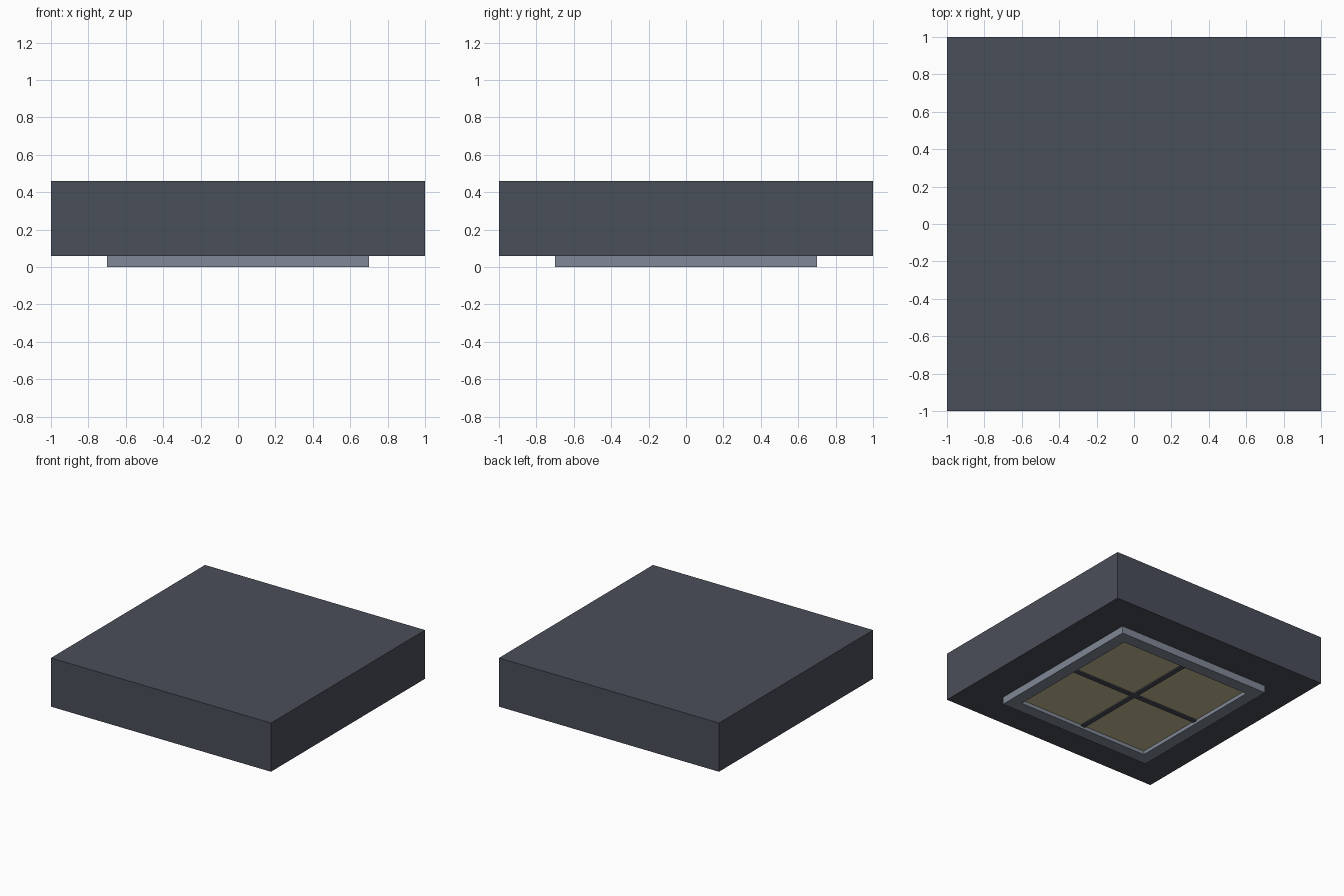
import bpy

if "Cube" in bpy.data.objects:
    bpy.data.objects.remove(bpy.data.objects["Cube"])


def mat(name, rgb):
    # sRGB 0-255 to linear
    m = bpy.data.materials.new(name)
    lin = [(c / 255 / 12.92) if c < 11 else ((c / 255 + 0.055) / 1.055) ** 2.4 for c in rgb]
    m.diffuse_color = (*lin, 1)
    m.use_nodes = True
    m.node_tree.nodes["Principled BSDF"].inputs["Base Color"].default_value = m.diffuse_color
    return m


dark = mat("dark slate", (74, 78, 89))
grey = mat("steel grey", (128, 136, 150))
cream = mat("warm lens", (200, 190, 150))


def box(name, x, y, z, material):
    bpy.ops.mesh.primitive_cube_add(size=1, location=[(a + b) / 2 for a, b in (x, y, z)])
    o = bpy.context.object
    o.name = name
    o.scale = [b - a for a, b in (x, y, z)]
    bpy.ops.object.transform_apply(location=False, rotation=False, scale=True)
    o.data.materials.append(material)
    return o


# Housing slab
box("housing", (-1, 1), (-1, 1), (0.06, 0.46), dark)

# Rim frame: four bars around the opening
for s, side in ((-1, "left"), (1, "right")):
    box("rim_" + side, sorted((s * 0.6, s * 0.7)), (-0.7, 0.7), (0, 0.06), grey)
for s, side in ((-1, "front"), (1, "back")):
    box("rim_" + side, (-0.6, 0.6), sorted((s * 0.6, s * 0.7)), (0, 0.06), grey)

# Recessed lens
box("lens", (-0.6, 0.6), (-0.6, 0.6), (0.03, 0.06), cream)

# Cross dividers over the lens
box("divider_long", (-0.02, 0.02), (-0.6, 0.6), (0.02, 0.05), dark)
for s, side in ((-1, "left"), (1, "right")):
    box("divider_" + side, sorted((s * 0.02, s * 0.6)), (-0.02, 0.02), (0.02, 0.05), dark)
